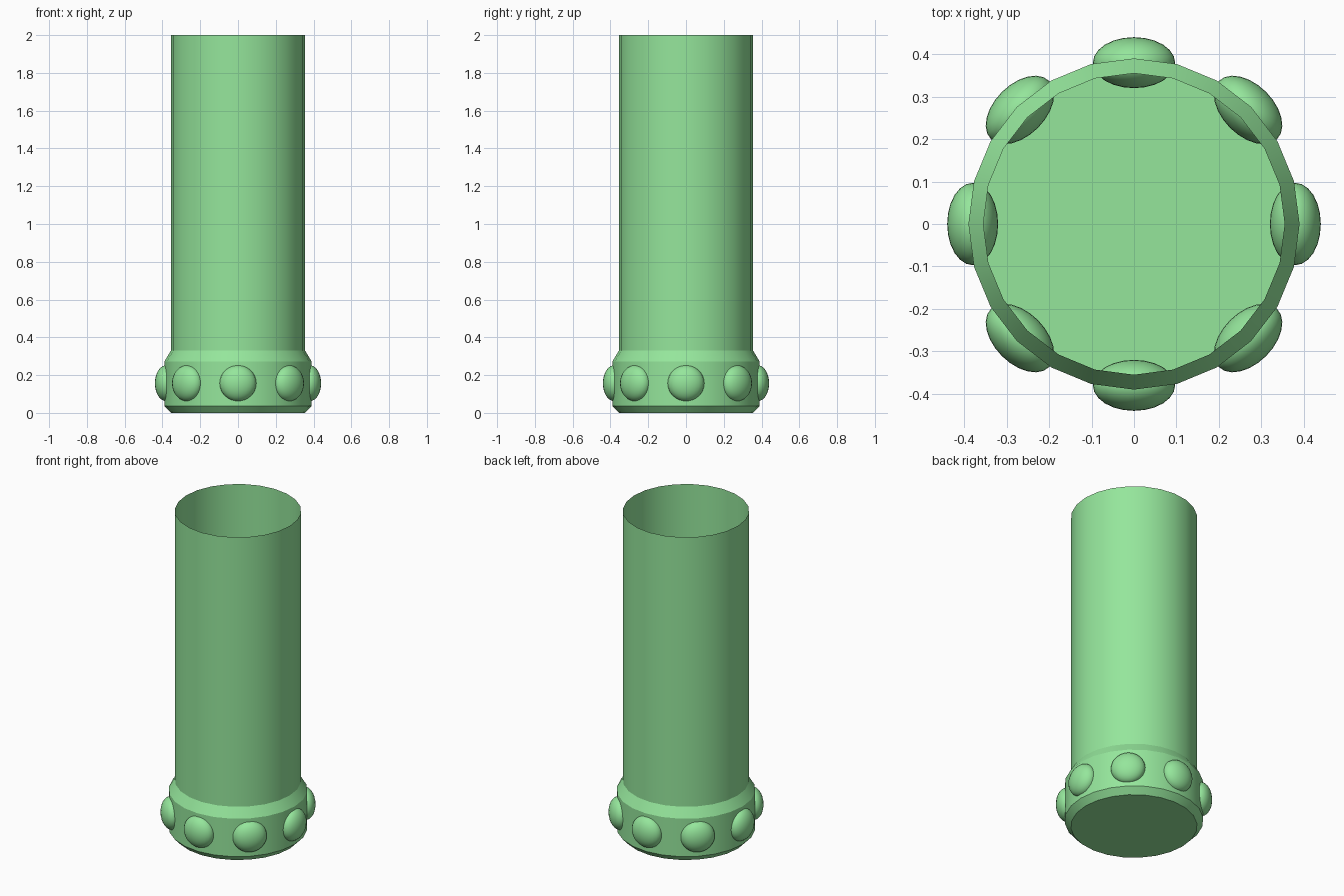
import bpy, bmesh, math
from mathutils import Matrix

if "Cube" in bpy.data.objects:
    bpy.data.objects.remove(bpy.data.objects["Cube"])

green = bpy.data.materials.new("green")
green.diffuse_color = (0.30, 0.79, 0.33, 1)
green.use_nodes = True
green.node_tree.nodes["Principled BSDF"].inputs["Base Color"].default_value = green.diffuse_color


def finish(name, bm, angle):
    bmesh.ops.recalc_face_normals(bm, faces=bm.faces)
    mesh = bpy.data.meshes.new(name)
    bm.to_mesh(mesh)
    bm.free()
    mesh.materials.append(green)
    obj = bpy.data.objects.new(name, mesh)
    bpy.context.collection.objects.link(obj)
    bpy.ops.object.select_all(action='DESELECT')
    obj.select_set(True)
    bpy.context.view_layer.objects.active = obj
    bpy.ops.object.shade_smooth_by_angle(angle=math.radians(angle))
    return obj


# Open-topped tube with a bevelled collar and closed base: (radius, height)
profile = [(0.355, 0), (0.39, 0.037), (0.39, 0.272), (0.355, 0.33), (0.355, 2)]
SIDES = 24
bm = bmesh.new()
rings = [[bm.verts.new((r * math.cos(2 * math.pi * i / SIDES),
                        r * math.sin(2 * math.pi * i / SIDES), z))
          for i in range(SIDES)] for r, z in profile]
for low, high in zip(rings, rings[1:]):
    for i in range(SIDES):
        j = (i + 1) % SIDES
        bm.faces.new((low[i], low[j], high[j], high[i]))
bm.faces.new(rings[0][::-1])
finish("tube_with_collar", bm, 25)

# Eight flattened round studs set into the collar
for k in range(8):
    bm = bmesh.new()
    place = (Matrix.Rotation(k * math.pi / 4, 4, 'Z')
             @ Matrix.Translation((0.38, 0, 0.157))
             @ Matrix.Diagonal((0.06, 0.097, 0.095, 1)))
    bmesh.ops.create_uvsphere(bm, u_segments=24, v_segments=16, radius=1, matrix=place)
    finish(f"collar_stud_{k + 1}", bm, 60)
